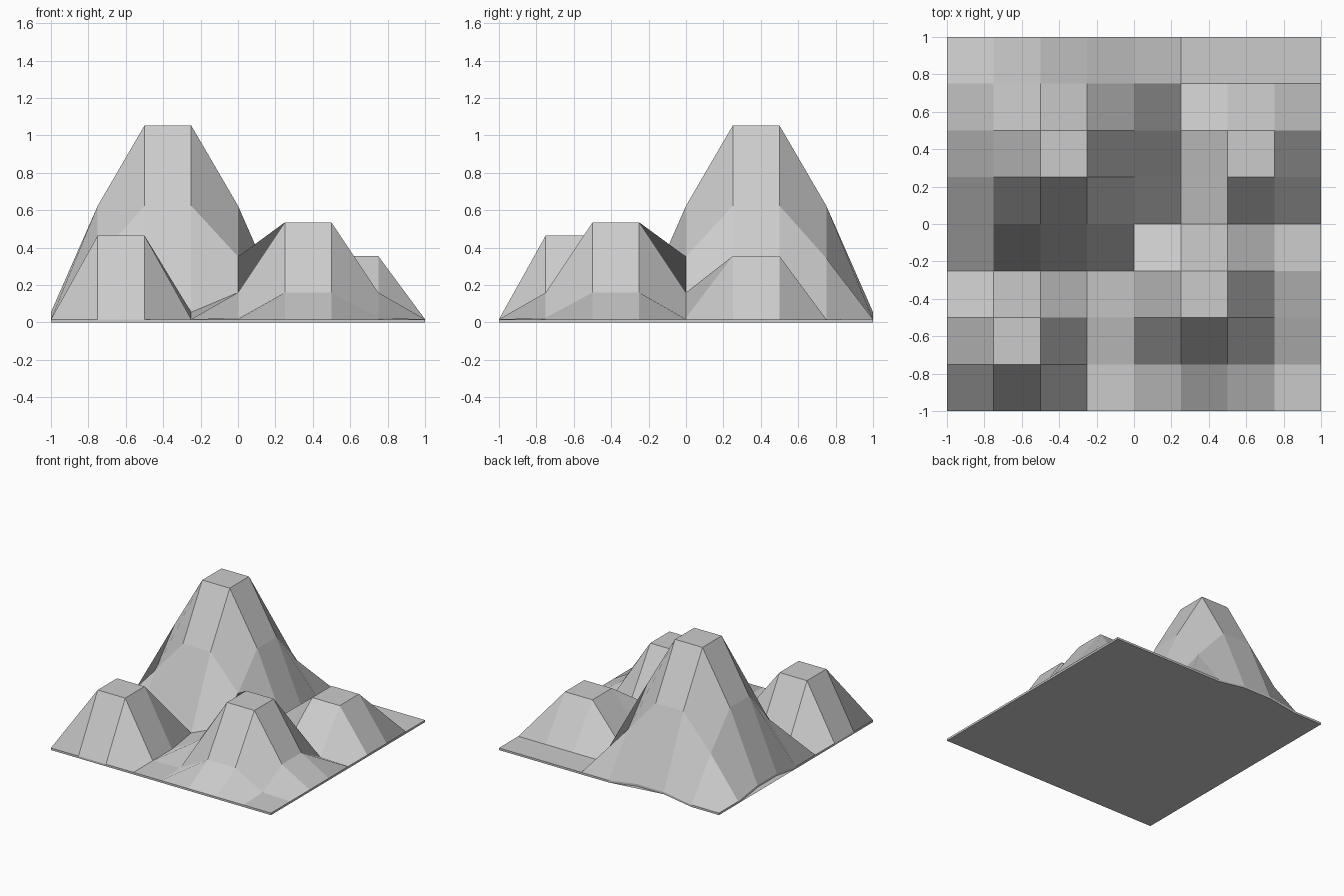
import bpy, bmesh, math

if "Cube" in bpy.data.objects:
    bpy.data.objects.remove(bpy.data.objects["Cube"])

BASE = 0.017  # slab thickness

# (low x, low y of the flat top cell, summit height, falloff radius)
PEAKS = [
    (-0.50, 0.25, 1.053, 0.565),
    (-0.75, -0.75, 0.465, 0.25),
    (0.25, -0.50, 0.535, 0.382),
    (0.50, 0.25, 0.355, 0.25),
]


def lift(x, y):
    """Smooth falloff around each square summit."""
    total = 0
    for px, py, h, r in PEAKS:
        dx = max(px - x, 0, x - px - 0.25)
        dy = max(py - y, 0, y - py - 0.25)
        t = max(0, 1 - math.hypot(dx, dy) / r)
        total += (h - BASE) * (3 * t * t - 2 * t ** 3)
    return total


# mountain surface
bm = bmesh.new()
bmesh.ops.create_grid(bm, x_segments=8, y_segments=8, size=1)
for v in bm.verts:
    v.co.z = BASE + lift(v.co.x, v.co.y)

# thin rim and underside
rim = [e for e in bm.edges if e.is_boundary]
ext = bmesh.ops.extrude_edge_only(bm, edges=rim)["geom"]
for v in ext:
    if isinstance(v, bmesh.types.BMVert):
        v.co.z -= BASE
low = [e for e in ext if isinstance(e, bmesh.types.BMEdge) and e.is_boundary]
bmesh.ops.contextual_create(bm, geom=low)
bmesh.ops.recalc_face_normals(bm, faces=bm.faces[:])

mesh = bpy.data.meshes.new("mountain_terrain")
bm.to_mesh(mesh)
bm.free()
bpy.context.collection.objects.link(bpy.data.objects.new("mountain_terrain", mesh))
